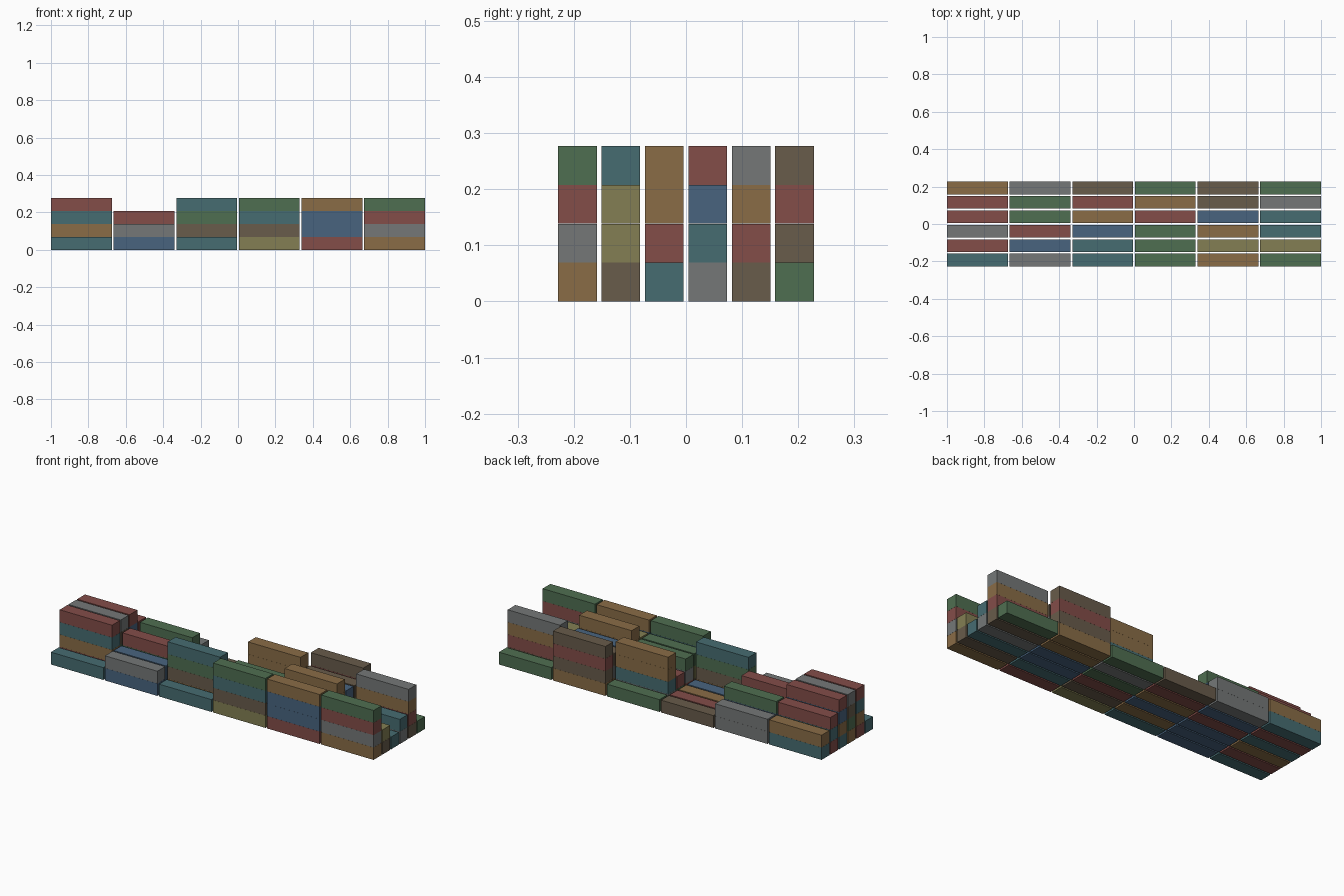
import bpy
import random

if "Cube" in bpy.data.objects:
    bpy.data.objects.remove(bpy.data.objects["Cube"])

random.seed(4)

# container size and spacing
LENGTH, WIDTH, HEIGHT = 0.325, 0.069, 0.069
PITCH_X, PITCH_Y, PITCH_Z = 0.335, 0.0774, 0.0693

# paint colours (display values 0-255)
PAINT = {
    "g": ("green", (80, 110, 82)),
    "o": ("ochre", (136, 108, 72)),
    "t": ("teal", (72, 108, 113)),
    "r": ("red", (130, 78, 74)),
    "b": ("blue", (74, 100, 126)),
    "s": ("grey", (116, 119, 119)),
    "n": ("brown", (104, 92, 76)),
    "y": ("olive", (130, 126, 84)),
}

# stacks per row from front to back, bays left to right, letters bottom to top;
# a dot is a covered container that takes any colour
ROWS = [
    "t bs t yntg rbbo osrg",
    ".otr .b .ngt ..g ..y ny",
    "...s ..r b ..g .roo t",
    "...r .g o .r ..b st",
    "..r ..g r .too ..n nros",
    "to ss n g onrn g",
]

materials = {}
for key, (name, rgb) in PAINT.items():
    mat = bpy.data.materials.new(name + "_paint")
    mat.diffuse_color = [(c / 255) ** 2.2 for c in rgb] + [1.0]
    mat.use_nodes = True
    mat.node_tree.nodes["Principled BSDF"].inputs["Base Color"].default_value = mat.diffuse_color
    materials[key] = mat

# one shared box mesh per colour
meshes = {}
for key, mat in materials.items():
    bpy.ops.mesh.primitive_cube_add(size=1)
    cube = bpy.context.object
    mesh = cube.data
    mesh.name = PAINT[key][0] + "_container"
    for v in mesh.vertices:
        v.co.x *= LENGTH
        v.co.y *= WIDTH
        v.co.z *= HEIGHT
    mesh.materials.append(mat)
    meshes[key] = mesh
    mesh.use_fake_user = True
    bpy.data.objects.remove(cube)

# stack the containers
for row, line in enumerate(ROWS):
    for bay, stack in enumerate(line.split()):
        for level, key in enumerate(stack):
            if key == ".":
                key = random.choice(list(PAINT))
            box = bpy.data.objects.new(
                f"container_row{row + 1}_bay{bay + 1}_level{level + 1}", meshes[key])
            box.location = ((bay - 2.5) * PITCH_X,
                            (row - 2.5) * PITCH_Y,
                            level * PITCH_Z + HEIGHT / 2)
            bpy.context.collection.objects.link(box)
